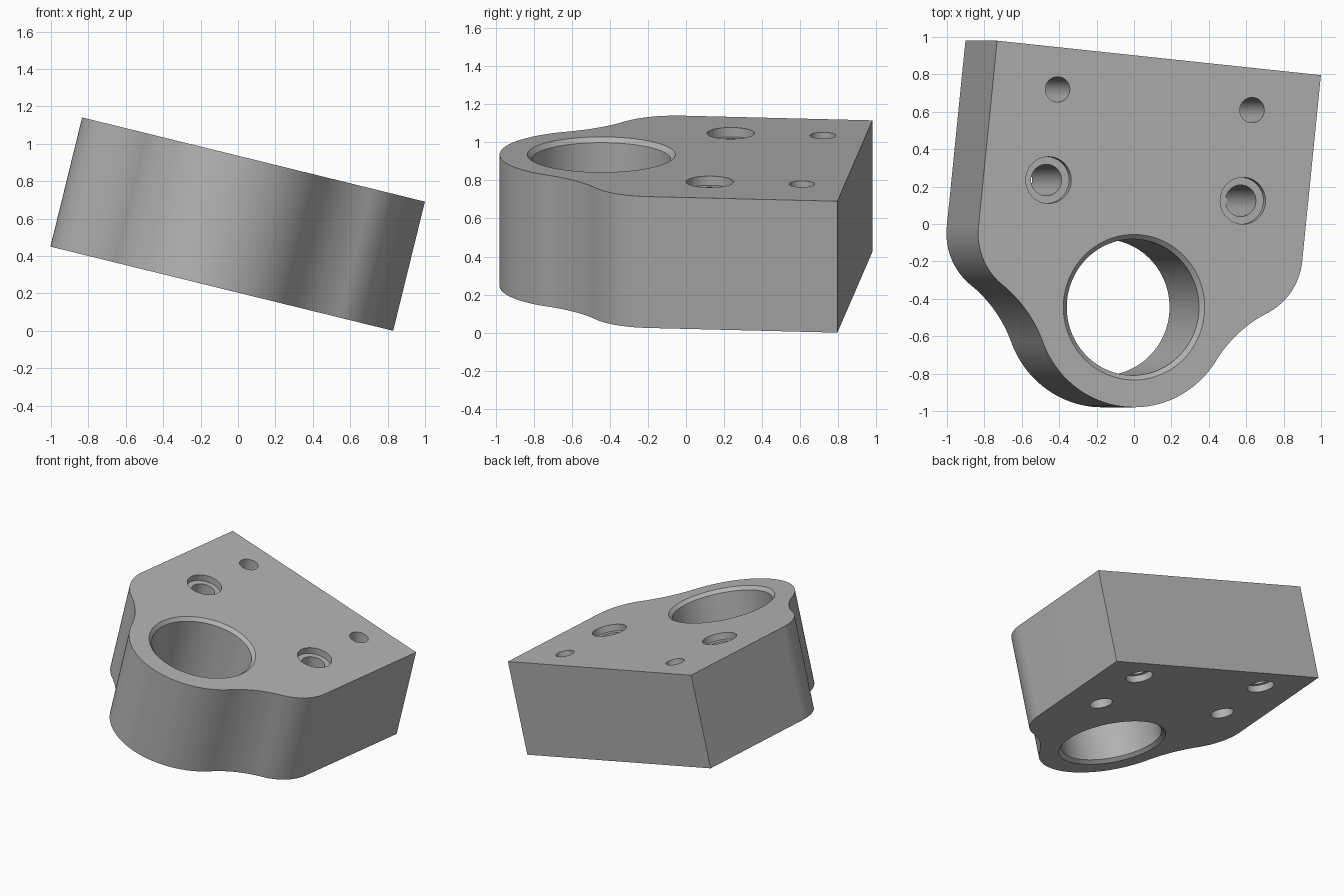
import bpy, bmesh, math
from mathutils import Matrix, Vector

if "Cube" in bpy.data.objects:
    bpy.data.objects.remove(bpy.data.objects["Cube"], do_unlink=True)

THICK = 0.711          # plate thickness
HALF_W, BACK = 0.896, 1.34
NOSE_R, SHOULDER_R, WAIST_R = 0.535, 0.35, 0.7

grey = bpy.data.materials.new("machined grey")
grey.use_nodes = True
grey.diffuse_color = (0.45, 0.45, 0.45, 1)
grey.node_tree.nodes["Principled BSDF"].inputs["Base Color"].default_value = (0.45, 0.45, 0.45, 1)


def make_object(name, bm):
    bmesh.ops.recalc_face_normals(bm, faces=bm.faces)
    mesh = bpy.data.meshes.new(name)
    bm.to_mesh(mesh)
    bm.free()
    mesh.materials.append(grey)
    obj = bpy.data.objects.new(name, mesh)
    bpy.context.collection.objects.link(obj)
    return obj


def arc(center, radius, start, end, steps):
    return [center + radius * Vector((math.cos(a), math.sin(a)))
            for a in (start + (end - start) * i / steps for i in range(steps + 1))]


def angle(v):
    return math.atan2(v.y, v.x)


def half_outline():
    """Right half, from the tip of the nose round to the back corner."""
    shoulder = Vector((HALF_W - SHOULDER_R, 0.34))
    # centre of the concave arc that touches both nose and shoulder
    d, r1, r2 = shoulder.length, NOSE_R + WAIST_R, SHOULDER_R + WAIST_R
    along = (r1 * r1 - r2 * r2 + d * d) / (2 * d)
    axis = shoulder.normalized()
    waist = axis * along + Vector((axis.y, -axis.x)) * math.sqrt(r1 * r1 - along * along)
    nose_end = angle(waist)
    shoulder_start = angle(waist - shoulder)
    pts = arc(Vector((0, 0)), NOSE_R, -math.pi / 2, nose_end, 24)
    a0 = angle(-waist) % (2 * math.pi)
    a1 = angle(shoulder - waist) % (2 * math.pi)
    pts += arc(waist, WAIST_R, a0, a1, 16)[1:]
    pts += arc(shoulder, SHOULDER_R, shoulder_start, 0, 18)[1:]
    pts.append(Vector((HALF_W, BACK)))
    return pts


def make_plate():
    right = half_outline()
    outline = right + [Vector((-p.x, p.y)) for p in reversed(right[1:])]
    bm = bmesh.new()
    face = bm.faces.new([bm.verts.new((p.x, p.y, -THICK)) for p in outline])
    top = bmesh.ops.extrude_face_region(bm, geom=[face])["geom"]
    bmesh.ops.translate(bm, vec=(0, 0, THICK),
                        verts=[g for g in top if isinstance(g, bmesh.types.BMVert)])
    return make_object("clamp_plate", bm)


def make_cutter(name, profile, x, y, sides=64):
    """Solid of revolution from (radius, height) pairs, bottom to top."""
    bm = bmesh.new()
    rings = [[bm.verts.new((x + r * math.cos(2 * math.pi * i / sides),
                            y + r * math.sin(2 * math.pi * i / sides), z))
              for i in range(sides)] for r, z in profile]
    for low, high in zip(rings, rings[1:]):
        for i in range(sides):
            j = (i + 1) % sides
            bm.faces.new((low[i], low[j], high[j], high[i]))
    bm.faces.new(rings[0][::-1])
    bm.faces.new(rings[-1])
    obj = make_object(name, bm)
    obj.hide_render = True
    return obj


plate = make_plate()

# Main bore, chamfered at both ends
BORE, RIM, CH, OVER = 0.364, 0.389, 0.025, 0.1
cutters = [make_cutter("bore_cutter", [
    (RIM, -THICK - OVER), (RIM, -THICK), (BORE, -THICK + CH),
    (BORE, -CH), (RIM, 0), (RIM, OVER)], 0, 0, 96)]

# Bolt holes: front pair counterbored on top, back pair underneath
STEP = 0.05
for side in (-1, 1):
    x = side * 0.538
    cutters.append(make_cutter("front_bolt_cutter", [
        (0.084, -THICK - OVER), (0.084, -STEP), (0.125, -STEP), (0.125, OVER)], x, 0.628))
    cutters.append(make_cutter("back_bolt_cutter", [
        (0.099, -THICK - OVER), (0.099, -THICK + STEP),
        (0.0675, -THICK + STEP), (0.0675, OVER)], x, 1.115))

bpy.context.view_layer.objects.active = plate
for cutter in cutters:
    mod = plate.modifiers.new("hole", 'BOOLEAN')
    mod.operation = 'DIFFERENCE'
    mod.solver = 'EXACT'
    mod.object = cutter
    bpy.ops.object.modifier_apply(modifier=mod.name)
    bpy.data.objects.remove(cutter, do_unlink=True)

# Tilt and turn the finished plate into place
plate.data.transform(Matrix.Translation((0, -0.445, 0.936))
                     @ Matrix.Rotation(math.radians(13.8), 4, 'Y')
                     @ Matrix.Rotation(math.radians(-5.9), 4, 'Z'))

bpy.ops.object.select_all(action='DESELECT')
plate.select_set(True)
bpy.ops.object.shade_smooth_by_angle(angle=math.radians(30))
